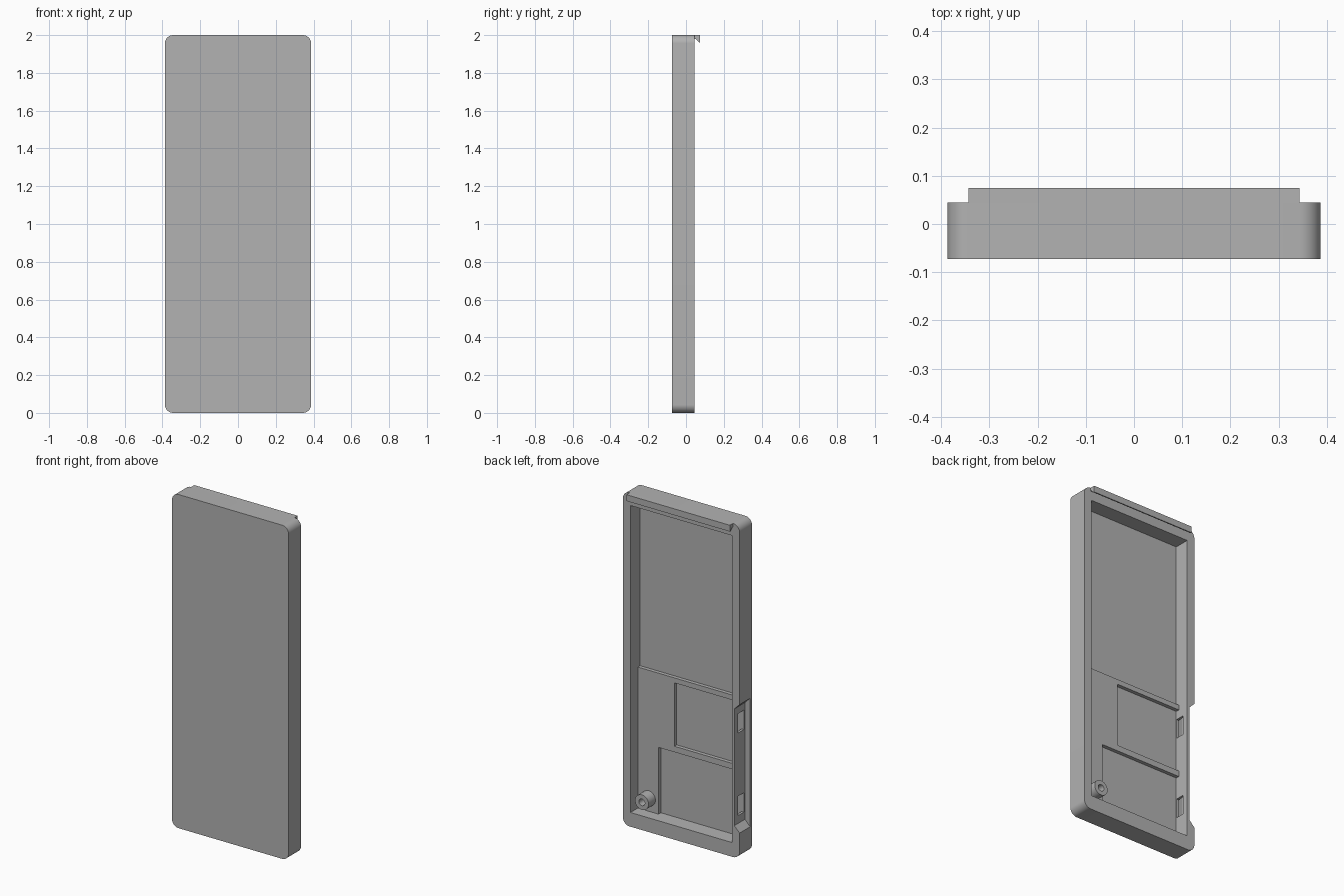
import bpy, bmesh, math
from mathutils import Matrix

cube = bpy.data.objects.get("Cube")
if cube:
    bpy.data.objects.remove(cube, do_unlink=True)

grey = bpy.data.materials.new("plain_grey")
grey.use_nodes = True
GREY = (0.448, 0.448, 0.448, 1)
grey.diffuse_color = GREY
grey.node_tree.nodes["Principled BSDF"].inputs["Base Color"].default_value = GREY


def prism(name, outline, lo, hi, axis="Y"):
    """Extrude an outline, (x, z) along Y or (y, z) along X, from lo to hi."""
    place = (lambda p, d: (p[0], d, p[1])) if axis == "Y" else (lambda p, d: (d, p[0], p[1]))
    bm = bmesh.new()
    near = [bm.verts.new(place(p, lo)) for p in outline]
    far = [bm.verts.new(place(p, hi)) for p in outline]
    bm.faces.new(near)
    bm.faces.new(far)
    for i in range(len(outline)):
        j = (i + 1) % len(outline)
        bm.faces.new((near[i], near[j], far[j], far[i]))
    bmesh.ops.recalc_face_normals(bm, faces=bm.faces)
    mesh = bpy.data.meshes.new(name)
    bm.to_mesh(mesh)
    bm.free()
    mesh.materials.append(grey)
    obj = bpy.data.objects.new(name, mesh)
    bpy.context.collection.objects.link(obj)
    return obj


def rect(x0, x1, z0, z1):
    return [(x0, z0), (x1, z0), (x1, z1), (x0, z1)]


def circle(x, z, r, n=40):
    return [(x + r * math.cos(math.tau * i / n), z + r * math.sin(math.tau * i / n)) for i in range(n)]


def cut(target, cutter):
    cutter.hide_render = True
    mod = target.modifiers.new("cut", "BOOLEAN")
    mod.operation = "DIFFERENCE"
    mod.solver = "EXACT"
    mod.object = cutter
    bpy.ops.object.select_all(action="DESELECT")
    bpy.context.view_layer.objects.active = target
    target.select_set(True)
    bpy.ops.object.modifier_apply(modifier=mod.name)
    bpy.data.objects.remove(cutter, do_unlink=True)


def smooth(obj):
    bpy.ops.object.select_all(action="DESELECT")
    bpy.context.view_layer.objects.active = obj
    obj.select_set(True)
    bpy.ops.object.shade_smooth_by_angle(angle=math.radians(30))


W, H, R = 0.387, 2.0, 0.044     # half width, height, corner radius
FRONT, BACK = -0.073, 0.045     # outer faces
DEEP, SHELF = -0.047, -0.025    # inner floor levels
IN, OPEN = 0.337, 0.12          # inner half width, cutter end behind the rim

# Shell with rounded corners
corners = [(W - R, H - R), (R - W, H - R), (R - W, R), (W - R, R)]
outline = []
for quarter, (cx, cz) in enumerate(corners):
    for k in range(13):
        a = math.pi / 2 * (quarter + k / 12)
        outline.append((cx + R * math.cos(a), cz + R * math.sin(a)))
shell = prism("shell", outline, FRONT, BACK)

# Stepped cavity: shallow below, deep above
cut(shell, prism("cavity", rect(-IN, IN, 0.085, 1.925), SHELF, OPEN))
cut(shell, prism("upper_floor", rect(-IN, IN, 0.93, 1.925), DEEP, 0.0))

# Two board pockets in the shelf
cut(shell, prism("upper_pocket", rect(-IN, 0.095, 0.52, 0.90), DEEP, 0.0))
cut(shell, prism("lower_pocket", rect(-IN, 0.20, 0.085, 0.485), DEEP, 0.0))

# Side recess with sloped ends, and two port windows through its thin wall
recess = [(-0.352, 0.19), (-0.352, 0.89), (-0.42, 0.958), (-0.42, 0.122)]
cut(shell, prism("side_recess", recess, -0.055, OPEN))
for z in (0.79, 0.295):
    cut(shell, prism("port_window", rect(-0.38, -0.32, z - 0.058, z + 0.058), -0.045, 0.008))
smooth(shell)

# Screw boss with a blind hole
boss = prism("screw_boss", circle(0.265, 0.163, 0.045), SHELF - 0.005, 0.04)
cut(boss, prism("screw_hole", circle(0.265, 0.163, 0.02), SHELF + 0.005, OPEN))
smooth(boss)

# Hooked clip along the top of the rim
hook = [(BACK - 0.005, H), (0.075, H), (0.075, 1.962), (0.068, 1.962), (0.05, 1.98), (BACK - 0.005, 1.98)]
prism("top_clip", hook, R - W, W - R, axis="X")
